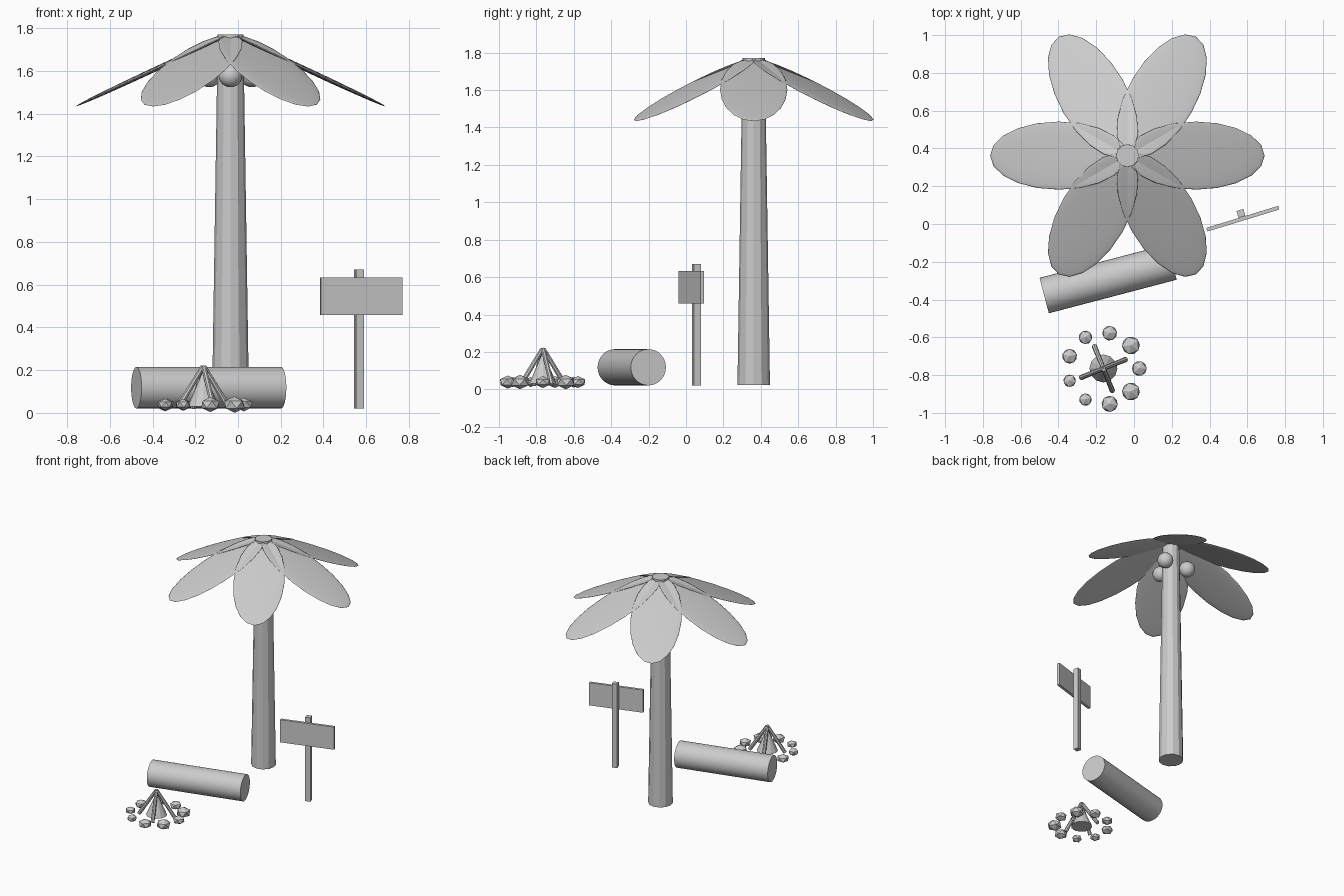
import bpy
from math import radians, sin, cos, tau
from mathutils import Vector, Matrix

cube = bpy.data.objects.get("Cube")
if cube:
    bpy.data.objects.remove(cube, do_unlink=True)

GREY = (0.6, 0.6, 0.6, 1)
grey = bpy.data.materials.new("plain grey")
grey.use_nodes = True
grey.diffuse_color = GREY
grey.node_tree.nodes["Principled BSDF"].inputs["Base Color"].default_value = GREY


def finish(name, smooth=None):
    """Name the new object, colour it and optionally smooth its shading."""
    ob = bpy.context.object
    ob.name = name
    ob.data.materials.append(grey)
    if smooth:
        bpy.ops.object.shade_smooth_by_angle(angle=radians(smooth))
    return ob


def rod(name, start, end, r1, r2, sides, smooth=None):
    """Round bar, tapered from r1 to r2, between two points."""
    a, b = Vector(start), Vector(end)
    bpy.ops.mesh.primitive_cone_add(vertices=sides, radius1=r1, radius2=r2,
                                    depth=(b - a).length, location=(a + b) / 2)
    ob = finish(name, smooth)
    ob.rotation_euler = (b - a).to_track_quat('Z', 'Y').to_euler()
    return ob


def box(name, size, loc, turn):
    bpy.ops.mesh.primitive_cube_add(size=1, location=loc, rotation=(0, 0, turn))
    ob = finish(name)
    ob.scale = size
    return ob


def around(centre, radius, angle, z):
    return Vector((centre[0] + radius * cos(angle), centre[1] + radius * sin(angle), z))


# Palm trunk
palm = (-0.035, 0.362)
bpy.ops.mesh.primitive_cone_add(vertices=12, radius1=0.087, radius2=0.06,
                                depth=1.75, location=(*palm, 0.897))
finish("palm_trunk")

# Palm leaves: thin lens shapes drooping from the crown
droop = radians(25)
for i in range(6):
    turn = i * tau / 6
    bpy.ops.mesh.primitive_uv_sphere_add(segments=20, ring_count=10, radius=1)
    leaf = finish(f"palm_leaf_{i + 1}", 60)
    leaf.scale = (0.4, 0.18, 0.011)
    leaf.rotation_euler = (Matrix.Rotation(turn, 3, 'Z')
                           @ Matrix.Rotation(droop, 3, 'Y')).to_euler()
    leaf.location = around(palm, 0.364, turn, 1.603)

# Coconuts
for i in range(3):
    bpy.ops.mesh.primitive_uv_sphere_add(
        segments=20, ring_count=12, radius=0.056,
        location=around(palm, 0.115, radians(30 + 120 * i), 1.58))
    finish(f"coconut_{i + 1}", 60)

# Log seat
tilt = radians(14.7)
half = Vector((cos(tilt), sin(tilt), 0)) * 0.35
middle = Vector((-0.137, -0.29, 0.118))
rod("log_seat", middle - half, middle + half, 0.097, 0.097, 32, 40)

# Signpost
turn = radians(17)
box("sign_post", (0.038, 0.038, 0.65), (0.566, 0.056, 0.345), turn)
box("sign_board", (0.398, 0.02, 0.175), (0.576, 0.028, 0.546), turn)

# Campfire: stone ring, leaning sticks and a cone in the middle
fire = (-0.162, -0.765)
stone_sizes = [0.044, 0.053, 0.044, 0.04, 0.044, 0.037, 0.037, 0.048, 0.053]
for i, size in enumerate(stone_sizes):
    turn = i * tau / 9
    bpy.ops.mesh.primitive_ico_sphere_add(subdivisions=1, radius=size,
                                          location=around(fire, 0.19, turn, 0.039),
                                          rotation=(0, 0, turn))
    finish(f"fire_stone_{i + 1}").scale.z = 0.73

for i in range(4):
    turn = radians(22 + 90 * i)
    rod(f"fire_stick_{i + 1}", around(fire, 0.127, turn, 0.025),
        around(fire, 0.003, turn, 0.216), 0.014, 0.012, 8)

bpy.ops.mesh.primitive_cone_add(vertices=12, radius1=0.074, radius2=0,
                                depth=0.17, location=(*fire, 0.115))
finish("flame_cone")
